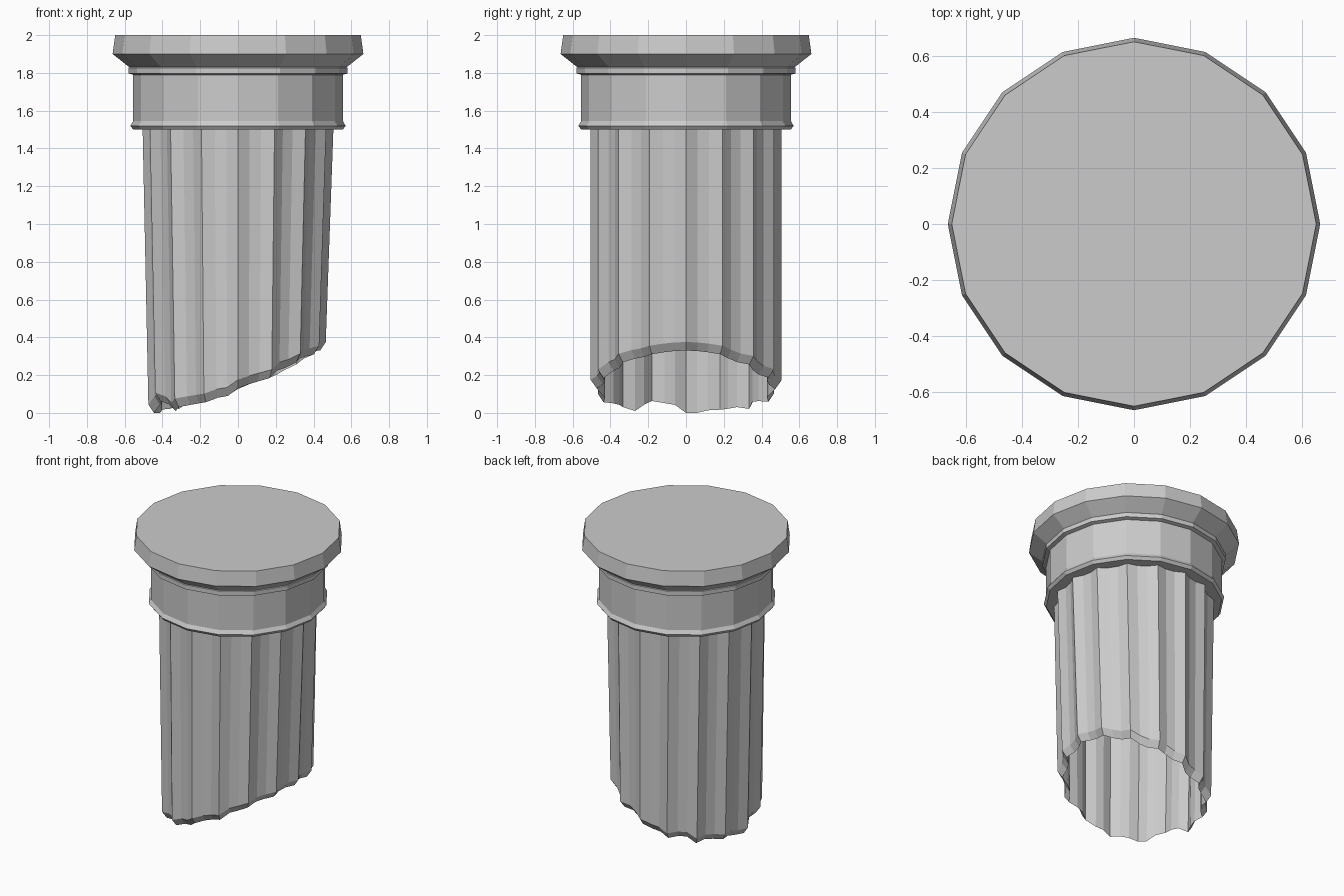
import bpy, bmesh, math, random

if "Cube" in bpy.data.objects:
    bpy.data.objects.remove(bpy.data.objects["Cube"])

random.seed(4)
SIDES = 16


def make_object(name, bm):
    bmesh.ops.recalc_face_normals(bm, faces=bm.faces)
    mesh = bpy.data.meshes.new(name)
    bm.to_mesh(mesh)
    bm.free()
    obj = bpy.data.objects.new(name, mesh)
    bpy.context.collection.objects.link(obj)
    return obj


def bridge(bm, a, b):
    n = len(a)
    for i in range(n):
        j = (i + 1) % n
        bm.faces.new((a[i], a[j], b[j], b[i]))


# Capital: stacked mouldings turned from one profile (radius, height)
profile = [(0.555, 1.5), (0.57, 1.52), (0.555, 1.545), (0.555, 1.79),
           (0.58, 1.797), (0.58, 1.827), (0.575, 1.83), (0.664, 1.9), (0.65, 2.0)]
bm = bmesh.new()
rings = [[bm.verts.new((r * math.cos(math.tau * i / SIDES),
                        r * math.sin(math.tau * i / SIDES), z))
          for i in range(SIDES)] for r, z in profile]
for lower, upper in zip(rings, rings[1:]):
    bridge(bm, lower, upper)
bm.faces.new(rings[0])
bm.faces.new(rings[-1])
make_object("capital", bm)

# Fluted shaft: hollow, three facets per flute, broken off at a slant
POINTS = SIDES * 3
WALL = 0.032
LIP = 0.045          # the inner wall hangs lower than the outer one
chips = {25: 0.035, 26: 0.04, 27: 0.045, 28: 0.02, 17: 0.03, 16: 0.02}

bm = bmesh.new()
outer_top, outer_low, inner_low, inner_top = [], [], [], []
for i in range(POINTS):
    a = math.tau * i / POINTS
    u, v = math.cos(a), math.sin(a)
    r = 0.505 if i % 3 == 0 else 0.475
    squeeze = 0.93 - 0.01 * u      # slight lean-in along x at the break
    z = 0.165 + 0.163 * u + 0.047 * u * u
    z += chips.get(i, 0.0) + (random.uniform(-0.012, 0.012) if u < 0.9 else 0)
    ri = r - WALL
    zi = max(0.0, z - LIP)
    outer_top.append(bm.verts.new((r * u, r * v, 1.5)))
    outer_low.append(bm.verts.new((r * u * squeeze, r * v, z)))
    inner_low.append(bm.verts.new((ri * u * squeeze, ri * v, zi)))
    inner_top.append(bm.verts.new((ri * u, ri * v, 1.5)))
drop = min(w.co.z for w in inner_low)
for w in inner_low:
    w.co.z -= drop
bridge(bm, outer_top, outer_low)
bridge(bm, outer_low, inner_low)
bridge(bm, inner_low, inner_top)
bridge(bm, inner_top, outer_top)
make_object("fluted_shaft", bm)
